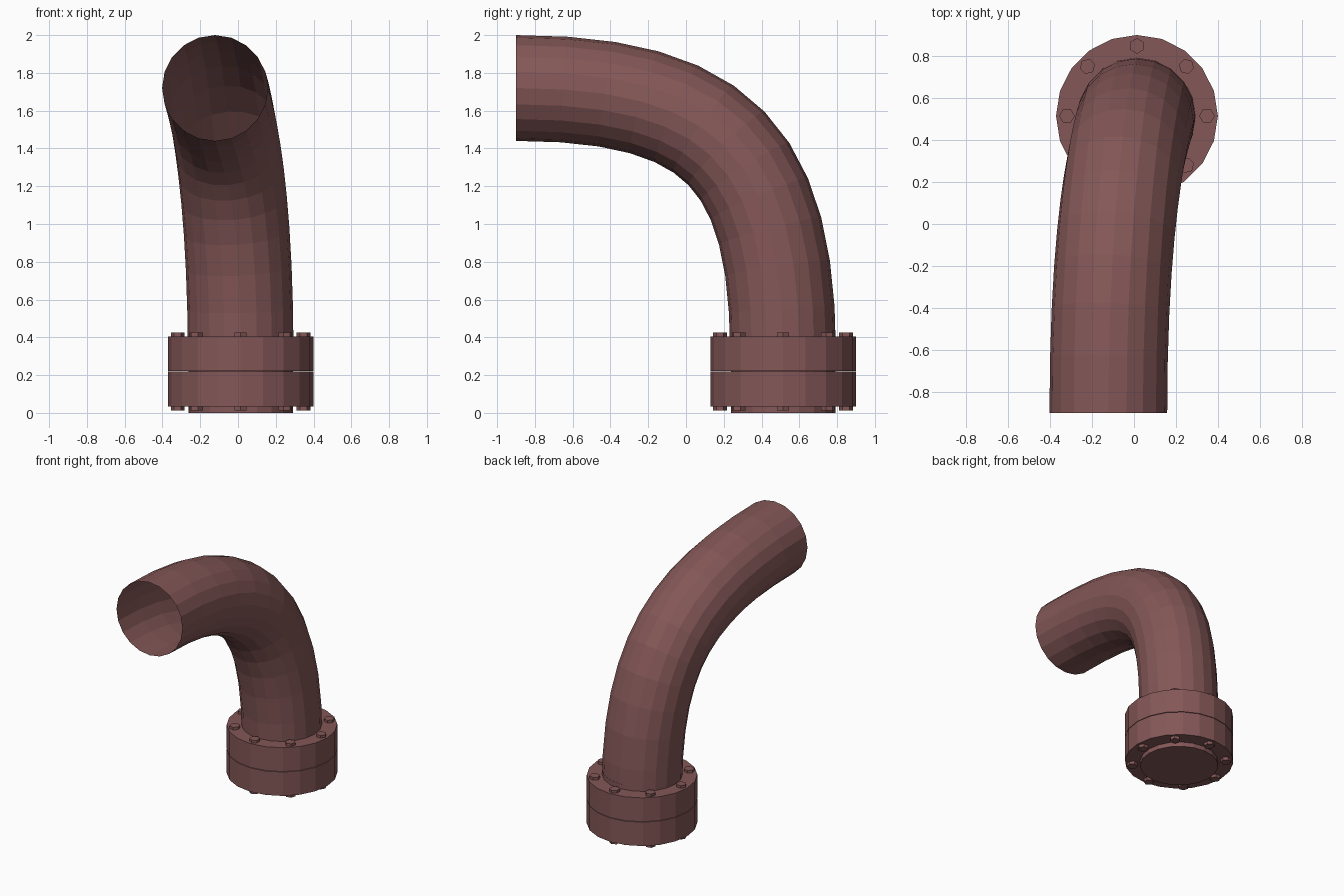
import bpy, bmesh, math
from mathutils import Vector, Matrix
from mathutils.geometry import interpolate_bezier

if "Cube" in bpy.data.objects:
    bpy.data.objects.remove(bpy.data.objects["Cube"])

CX, CY = 0.014, 0.514      # flange axis
SIDES = 20

mat = bpy.data.materials.new("rust_paint")
mat.diffuse_color = (0.23, 0.095, 0.095, 1)
mat.use_nodes = True
mat.node_tree.nodes["Principled BSDF"].inputs["Base Color"].default_value = mat.diffuse_color


def finish(name, bm):
    me = bpy.data.meshes.new(name)
    bm.to_mesh(me)
    bm.free()
    me.materials.append(mat)
    ob = bpy.data.objects.new(name, me)
    bpy.context.collection.objects.link(ob)
    return ob


def add_prism(bm, x, y, z0, z1, r, sides, turn=0.0):
    # create_cone puts its first vertex on +y, so turn is measured from there
    m = Matrix.Translation((x, y, (z0 + z1) / 2)) @ Matrix.Rotation(turn, 4, 'Z')
    bmesh.ops.create_cone(bm, cap_ends=True, segments=sides, radius1=r,
                          radius2=r, depth=z1 - z0, matrix=m)


# Two flange discs with a thin seam between them
for name, z0, z1 in (("lower_flange", 0.035, 0.218), ("upper_flange", 0.222, 0.405)):
    bm = bmesh.new()
    add_prism(bm, CX, CY, z0, z1, 0.385, SIDES)
    finish(name, bm)

# Closed hub running through both flanges
bm = bmesh.new()
add_prism(bm, CX, CY, 0.0, 0.44, 0.277, SIDES)
finish("hub", bm)

# Eight hexagonal bolts, heads showing above and below
bm = bmesh.new()
for i in range(8):
    a = i * math.tau / 8
    x, y = CX + 0.333 * math.cos(a), CY + 0.333 * math.sin(a)
    for z0, z1 in ((0.012, 0.035), (0.405, 0.425)):
        add_prism(bm, x, y, z0, z1, 0.037, 6, a - math.pi / 2)
finish("bolts", bm)

# Open pipe swept along a bend that also drifts sideways
p = [Vector(c) for c in ((CX, CY, 0.3), (CX, CY, 1.34),
                         (-0.122, 0.187, 1.72), (-0.122, -0.9, 1.72))]
path = interpolate_bezier(*p, 13)
tangents = [(path[min(i + 1, 12)] - path[max(i - 1, 0)]).normalized() for i in range(13)]
tangents[0], tangents[-1] = Vector((0, 0, 1)), Vector((0, -1, 0))

bm = bmesh.new()
rings = []
for c, t in zip(path, tangents):
    u = Vector((1, 0, 0))
    u = (u - t * u.dot(t)).normalized()
    v = t.cross(u)
    rings.append([bm.verts.new(c + 0.28 * (u * math.cos(k * math.tau / SIDES)
                                           + v * math.sin(k * math.tau / SIDES)))
                  for k in range(SIDES)])
for a, b in zip(rings, rings[1:]):
    for k in range(SIDES):
        n = (k + 1) % SIDES
        bm.faces.new((a[k], a[n], b[n], b[k]))
finish("bent_pipe", bm)
